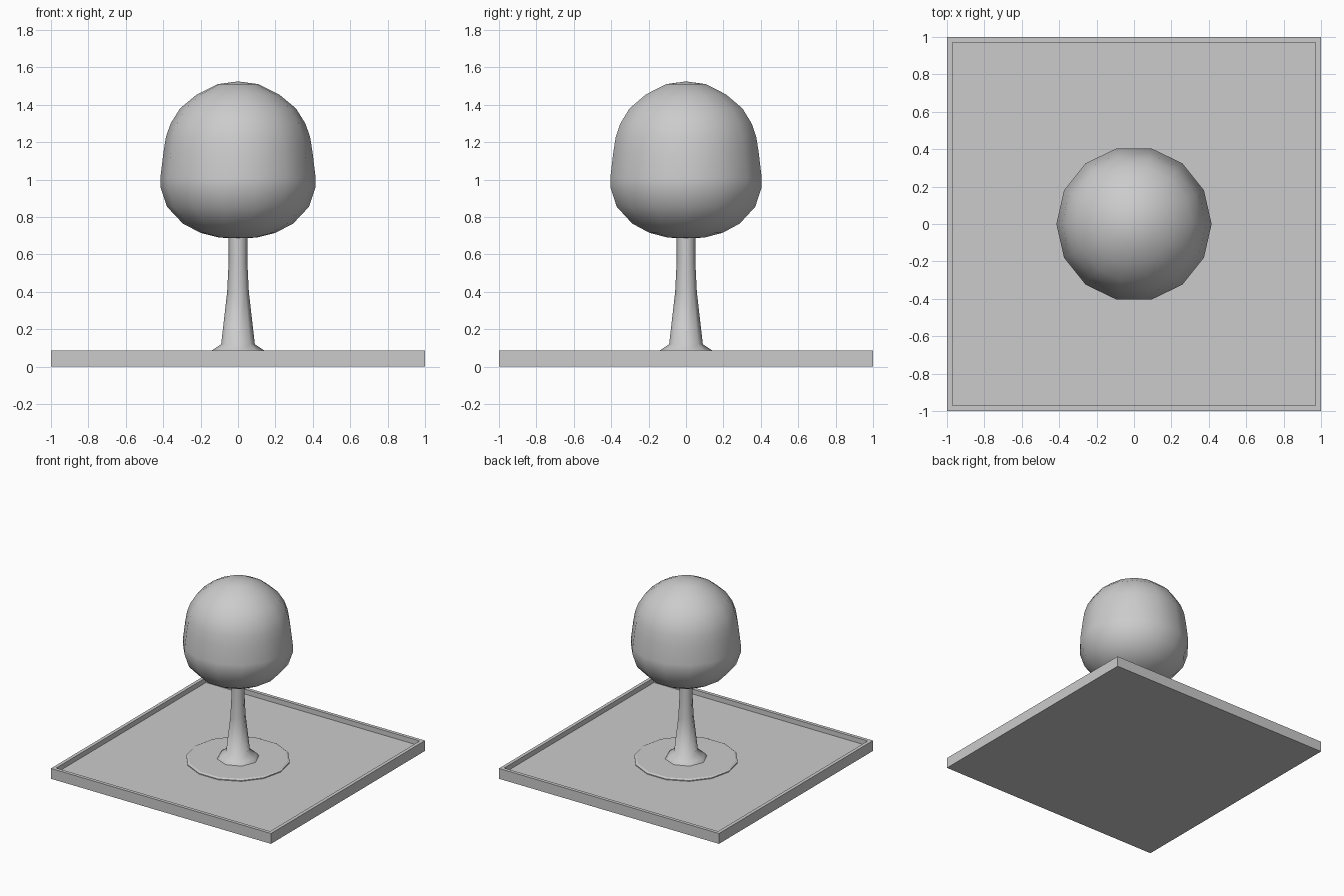
import bpy, bmesh, math

if "Cube" in bpy.data.objects:
    bpy.data.objects.remove(bpy.data.objects["Cube"])


def finish(name, bm, angle=None):
    bmesh.ops.recalc_face_normals(bm, faces=bm.faces)
    mesh = bpy.data.meshes.new(name)
    bm.to_mesh(mesh)
    bm.free()
    ob = bpy.data.objects.new(name, mesh)
    bpy.context.collection.objects.link(ob)
    if angle is not None:
        bpy.ops.object.select_all(action='DESELECT')
        bpy.context.view_layer.objects.active = ob
        ob.select_set(True)
        bpy.ops.object.shade_smooth_by_angle(angle=math.radians(angle))
    return ob


def lathe(name, profile, sides, angle):
    """Turn (radius, z) points around z; radius 0 makes a pole."""
    bm = bmesh.new()
    rings = []
    for r, z in profile:
        if r == 0:
            rings.append([bm.verts.new((0, 0, z))] * sides)
        else:
            rings.append([bm.verts.new((r * math.cos(math.tau * i / sides),
                                        r * math.sin(math.tau * i / sides), z))
                          for i in range(sides)])
    for a, b in zip(rings, rings[1:]):
        for i in range(sides):
            j = (i + 1) % sides
            quad = list(dict.fromkeys((a[i], a[j], b[j], b[i])))
            bm.faces.new(quad)
    return finish(name, bm, angle)


# square ground tile with a raised rim around a sunken floor
HEIGHT, FLOOR, RIM = 0.085, 0.045, 0.04
bm = bmesh.new()
bmesh.ops.create_cube(bm, size=2)
for v in bm.verts:
    v.co.z = HEIGHT if v.co.z > 0 else 0
top = max(bm.faces, key=lambda f: f.calc_center_median().z)
bmesh.ops.inset_region(bm, faces=[top], thickness=RIM)
sunk = bmesh.ops.extrude_face_region(bm, geom=[top])
bmesh.ops.delete(bm, geom=[top], context='FACES_ONLY') if top.is_valid else None
for g in sunk["geom"]:
    if isinstance(g, bmesh.types.BMVert):
        g.co.z = FLOOR
finish("ground_tile", bm)

# low soil disc around the tree
lathe("soil_disc", [(0, 0.044), (0.39, 0.044), (0.39, 0.052), (0.375, 0.06), (0, 0.062)], 14, 25)

# trunk with flared foot
lathe("trunk", [(0.16, 0.058), (0.142, 0.085), (0.09, 0.12), (0.058, 0.40),
                (0.05, 0.56), (0.05, 0.74), (0, 0.74)], 8, 60)

# rounded crown, widest low down
lathe("crown", [(0, 0.685), (0.10, 0.69), (0.20, 0.715), (0.295, 0.765), (0.38, 0.855),
                (0.415, 0.96), (0.415, 1.01), (0.398, 1.15), (0.385, 1.23), (0.36, 1.30),
                (0.31, 1.38), (0.22, 1.455), (0.11, 1.51), (0, 1.525)], 14, 60)
